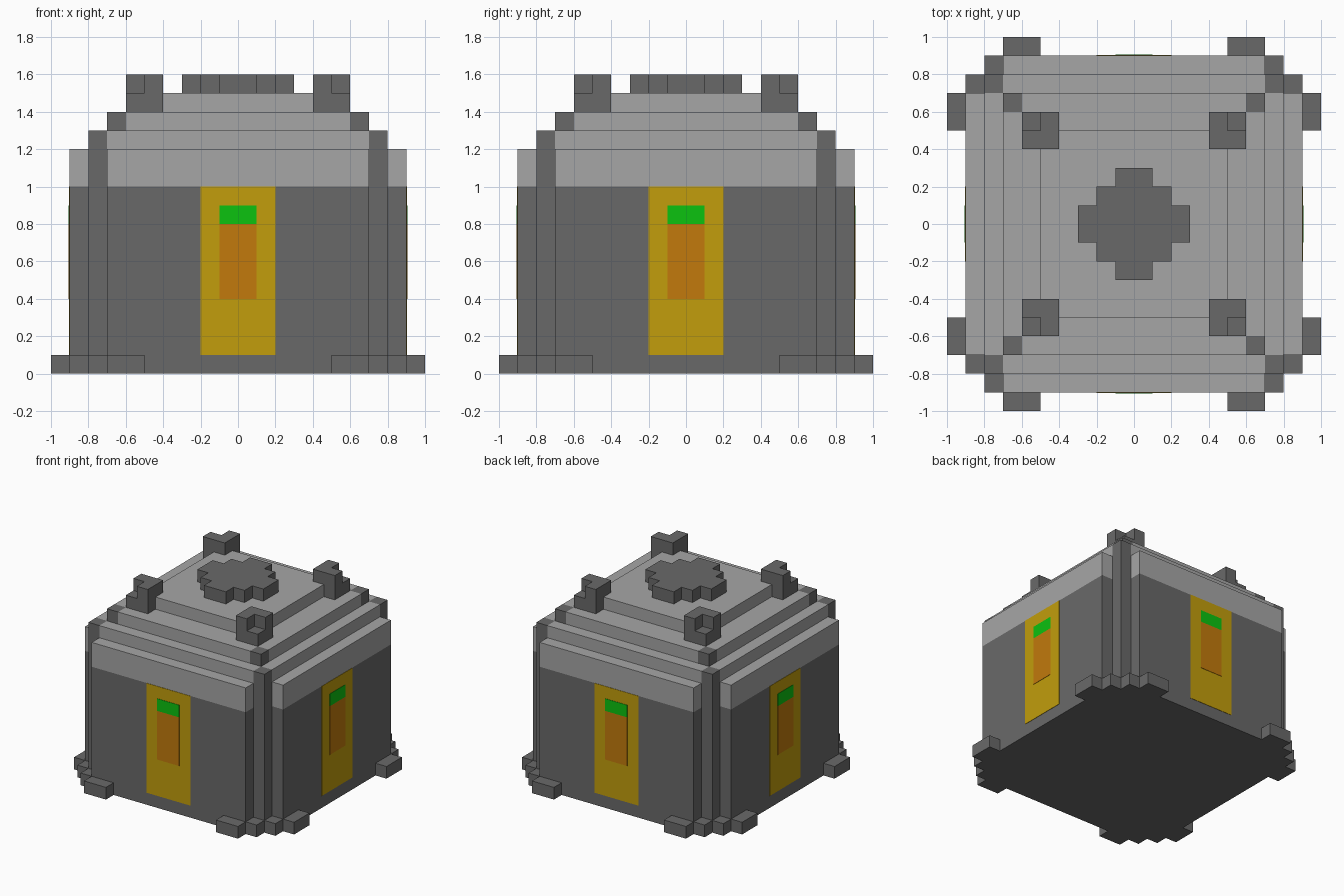
import bpy, bmesh, math
from mathutils import Matrix

cube = bpy.data.objects.get("Cube")
if cube:
    bpy.data.objects.remove(cube, do_unlink=True)


def linear(c):
    c /= 255
    return c / 12.92 if c <= 0.04045 else ((c + 0.055) / 1.055) ** 2.4


def material(name, r, g, b):
    m = bpy.data.materials.new(name)
    m.use_nodes = True
    col = (linear(r), linear(g), linear(b), 1)
    m.diffuse_color = col
    m.node_tree.nodes["Principled BSDF"].inputs["Base Color"].default_value = col
    return m


DARK = material("dark grey", 105, 105, 105)
LIGHT = material("light grey", 166, 166, 166)
YELLOW = material("yellow", 194, 157, 12)
ORANGE = material("orange", 194, 122, 12)
GREEN = material("green", 12, 194, 16)


def prism(name, layers, mat, turn=0):
    """Stack of extruded outlines, each (outline, bottom, top), turned about z."""
    bm = bmesh.new()
    for outline, z0, z1 in layers:
        face = bm.faces.new([bm.verts.new((x, y, z0)) for x, y in outline])
        top = bmesh.ops.extrude_face_region(bm, geom=[face])["geom"]
        bmesh.ops.translate(bm, vec=(0, 0, z1 - z0),
                            verts=[v for v in top if isinstance(v, bmesh.types.BMVert)])
    bmesh.ops.recalc_face_normals(bm, faces=bm.faces)
    bm.transform(Matrix.Rotation(turn, 4, 'Z'))
    mesh = bpy.data.meshes.new(name)
    bm.to_mesh(mesh)
    bm.free()
    mesh.materials.append(mat)
    ob = bpy.data.objects.new(name, mesh)
    bpy.context.collection.objects.link(ob)
    return ob


def four_fold(quadrant):
    """Repeat a corner outline around all four corners."""
    pts = []
    for _ in range(4):
        pts += quadrant
        quadrant = [(-y, x) for x, y in quadrant]
    return pts


def stepped(outer, inner):
    """Square of half-width outer, with its corners notched back to inner."""
    return four_fold([(outer, inner), (inner, inner), (inner, outer)])


def rect(x0, x1, y0, y1):
    return [(x0, y0), (x1, y0), (x1, y1), (x0, y1)]


# Ground slab with stepped corner feet
foot = [(0.9, 0.5), (1, 0.5), (1, 0.7), (0.9, 0.7), (0.9, 0.8), (0.8, 0.8),
        (0.8, 0.9), (0.7, 0.9), (0.7, 1), (0.5, 1), (0.5, 0.9)]
prism("base_with_feet", [(four_fold(foot), 0, 0.1)], DARK)

# Walls and stepped roof
prism("walls", [(stepped(0.9, 0.7), 0.1, 1.0)], DARK)
prism("roof_band", [(stepped(0.9, 0.7), 1.0, 1.2)], LIGHT)
prism("roof_lower_step", [(stepped(0.8, 0.7), 1.2, 1.3)], LIGHT)
prism("roof_middle_step", [(stepped(0.7, 0.6), 1.3, 1.4)], LIGHT)
prism("roof_top_step", [(stepped(0.5, 0.4), 1.4, 1.5)], LIGHT)

# Round hatch on the roof
hatch = [(0.3, 0.1), (0.2, 0.1), (0.2, 0.2), (0.1, 0.2), (0.1, 0.3)]
prism("roof_hatch", [(four_fold(hatch), 1.5, 1.6)], DARK)

# Parts repeated on each corner and each side
horn_top = [(0.4, 0.4), (0.6, 0.4), (0.6, 0.5), (0.5, 0.5), (0.5, 0.6), (0.4, 0.6)]
corners = ["back_left", "back_right", "front_right", "front_left"]
sides = ["front", "left", "back", "right"]
for i in range(4):
    turn = i * math.pi / 2
    prism(f"corner_pillar_{corners[i]}", [(rect(0.7, 0.8, 0.7, 0.8), 0.1, 1.3)], DARK, turn)
    prism(f"corner_block_{corners[i]}", [(rect(0.6, 0.7, 0.6, 0.7), 1.3, 1.4)], DARK, turn)
    prism(f"roof_horn_{corners[i]}",
          [(rect(0.4, 0.6, 0.4, 0.6), 1.4, 1.5), (horn_top, 1.5, 1.6)], DARK, turn)
    # Thin door plates
    prism(f"door_{sides[i]}", [(rect(-0.2, 0.2, -0.903, -0.9), 0.1, 1.0)], YELLOW, turn)
    prism(f"door_panel_{sides[i]}", [(rect(-0.1, 0.1, -0.906, -0.9), 0.4, 0.8)], ORANGE, turn)
    prism(f"door_light_{sides[i]}", [(rect(-0.1, 0.1, -0.906, -0.9), 0.8, 0.9)], GREEN, turn)
